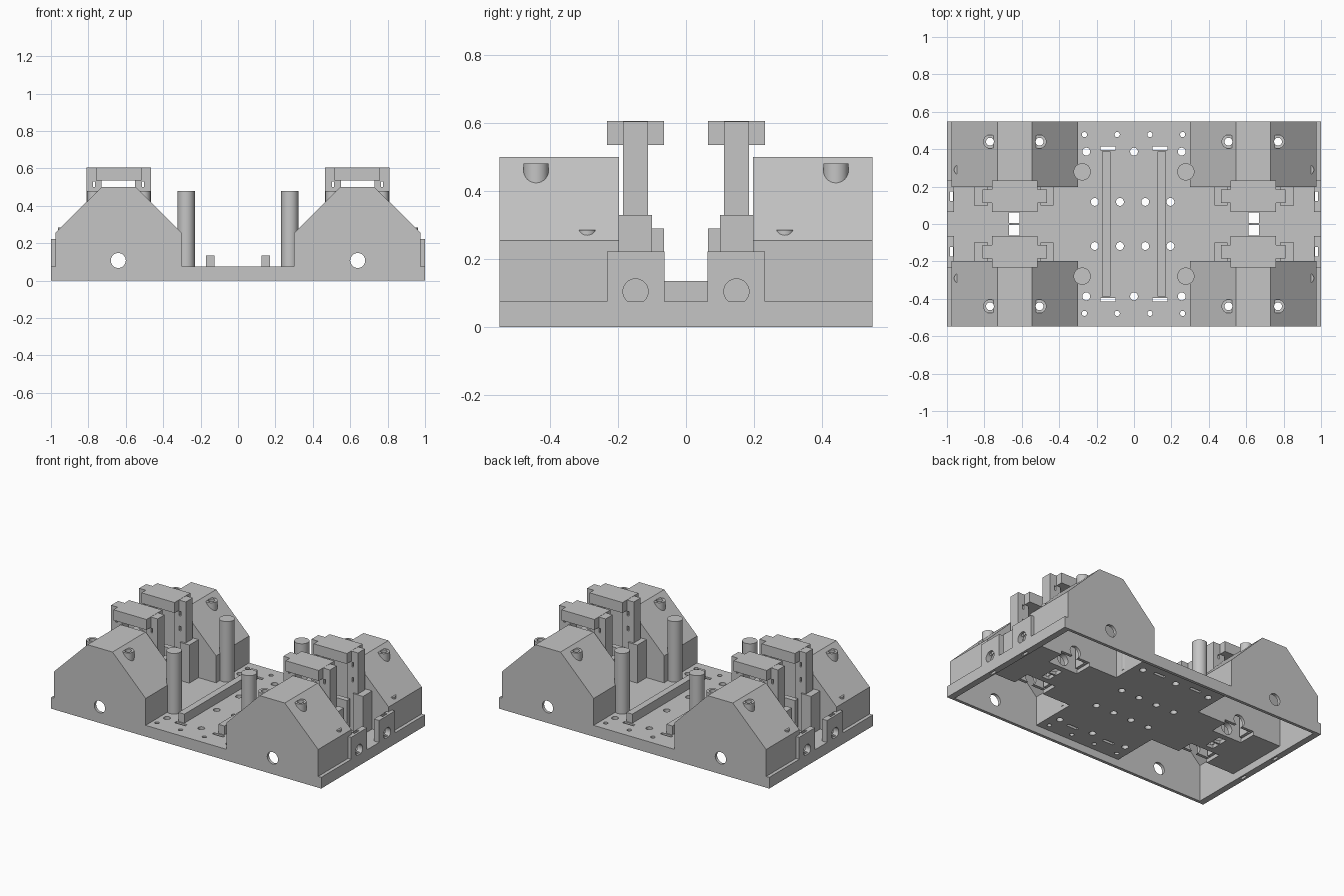
import bpy, bmesh, math
from mathutils import Vector

cube = bpy.data.objects.get("Cube")
if cube:
    bpy.data.objects.remove(cube, do_unlink=True)

grey = bpy.data.materials.new("plain grey")
grey.use_nodes = True
grey.diffuse_color = (0.56, 0.56, 0.56, 1)
grey.node_tree.nodes["Principled BSDF"].inputs["Base Color"].default_value = (0.56, 0.56, 0.56, 1)
SIGNS = (1, -1)


def finish(name, bm):
    bmesh.ops.recalc_face_normals(bm, faces=bm.faces)
    mesh = bpy.data.meshes.new(name)
    bm.to_mesh(mesh)
    bm.free()
    mesh.materials.append(grey)
    obj = bpy.data.objects.new(name, mesh)
    bpy.context.collection.objects.link(obj)
    return obj


def box(name, x0, x1, y0, y1, z0, z1):
    bm = bmesh.new()
    bmesh.ops.create_cube(bm, size=1)
    for v in bm.verts:
        v.co = Vector((x1 if v.co.x > 0 else x0, y1 if v.co.y > 0 else y0, z1 if v.co.z > 0 else z0))
    return finish(name, bm)


def rod(name, centre, radius, length, axis="Z"):
    bm = bmesh.new()
    bmesh.ops.create_cone(bm, cap_ends=True, segments=32, radius1=radius, radius2=radius, depth=length)
    turn = Vector((0, 0, 1)).rotation_difference(
        Vector([float(a == axis) for a in "XYZ"])).to_matrix()
    for v in bm.verts:
        v.co = turn @ v.co + Vector(centre)
    return finish(name, bm)


def prism(name, profile, y0, y1):
    bm = bmesh.new()
    face = bm.faces.new([bm.verts.new((x, y0, z)) for x, z in profile])
    grown = bmesh.ops.extrude_face_region(bm, geom=[face])["geom"]
    for v in grown:
        if isinstance(v, bmesh.types.BMVert):
            v.co.y = y1
    return finish(name, bm)


def cut(obj, *cutters):
    for c in cutters:
        mod = obj.modifiers.new("cut", "BOOLEAN")
        mod.operation = "DIFFERENCE"
        mod.solver = "EXACT"
        mod.object = c
        bpy.context.view_layer.objects.active = obj
        bpy.ops.object.modifier_apply(modifier=mod.name)
        bpy.data.objects.remove(c, do_unlink=True)


def mirror_four(obj):
    # copy a part from the back left corner to the other three corners
    base_name = obj.name
    for sx in SIGNS:
        for sy in SIGNS:
            name = f"{base_name}_{'back' if sy > 0 else 'front'}_{'left' if sx > 0 else 'right'}"
            if sx == sy == 1:
                obj.name = name
                continue
            twin = obj.copy()
            twin.data = obj.data.copy()
            twin.name = name
            for v in twin.data.vertices:
                v.co.x *= sx
                v.co.y *= sy
            if sx * sy < 0:
                twin.data.flip_normals()
            bpy.context.collection.objects.link(twin)


def sbox(name, sx, sy, x0, x1, y0, y1, z0, z1):
    xs, ys = sorted((sx * x0, sx * x1)), sorted((sy * y0, sy * y1))
    return box(name, *xs, *ys, z0, z1)


# Base tray, open underneath
TOP = 0.075
base = box("base_tray", -1, 1, -0.548, 0.548, 0, TOP)
cut(base, box("c", -0.957, 0.957, -0.528, 0.528, -0.1, 0.05))
for sx in SIGNS:
    for sy in SIGNS:
        # openings under the housings, tower and bracket
        for area in ((0.32, 0.957, 0.217, 0.528), (0.53, 0.75, 0.1, 0.22),
                     (0.613, 0.668, 0.006, 0.062), (0.968, 0.985, 0.123, 0.173)):
            cut(base, sbox("c", sx, sy, *area, -0.1, 0.2))
        # slots at the ends of the rails
        cut(base, sbox("c", sx, sy, 0.1, 0.18, 0.395, 0.415, -0.1, 0.2))
        # shallow seat for the round bracket hole
        cut(base, rod("c", (sx, sy * 0.148, 0.105), 0.037, 0.08, "X"))
    # screw holes
    for xs, y, r in (((-0.265, -0.09, 0.085, 0.26), 0.478, 0.014),
                     ((-0.255, 0, 0.255), 0.387, 0.021),
                     ((-0.21, -0.075, 0.06, 0.195), 0.118, 0.021)):
        for x in xs:
            cut(base, rod("c", (x, sx * y, 0.05), r, 0.3))
    cut(base, rod("c", (sx * 0.64, 0, 0.108), 0.04, 3, "Y"))
    # rails along the middle
    box("rail_left" if sx > 0 else "rail_right", sx * 0.148 - 0.022, sx * 0.148 + 0.022,
        -0.387, 0.387, TOP, 0.135)

# Sloped corner housing, hollow underneath
housing = prism("housing", [(0.3, TOP), (0.3, 0.255), (0.545, 0.5), (0.73, 0.5), (0.977, 0.255), (0.977, TOP)],
                0.197, 0.548)
cut(housing,
    prism("c", [(0.32, 0), (0.32, 0.245), (0.555, 0.48), (0.72, 0.48), (0.957, 0.245), (0.957, 0)], 0.217, 0.528),
    rod("c", (0.64, 0.5, 0.108), 0.04, 1, "Y"))
parts = [housing]

# Screw bosses on the slopes
for side, x in (("inner", 0.505), ("outer", 0.77)):
    cut(housing, rod("c", (x, 0.44, 0.4), 0.021, 0.5))
    boss = rod(f"{side}_boss", (x, 0.44, 0.45), 0.037, 0.06)
    cut(boss, rod("c", (x, 0.44, 0.4), 0.021, 0.5))
    parts.append(boss)
parts.append(rod("small_boss", (0.935, 0.29, 0.27), 0.027, 0.03))

# Round posts
parts.append(rod("round_post", (0.277, 0.279, 0.278), 0.046, 0.405))

# Tower: stepped supports, slotted columns and cross-shaped head
for side, x0, x1, c0, c1, slot in (("inner", 0.43, 0.5, 0.465, 0.55, 0.508),
                                   ("outer", 0.78, 0.855, 0.73, 0.81, 0.77)):
    parts.append(box(f"{side}_support", x0, x1, 0.1, 0.197, TOP, 0.33))
    column = box(f"{side}_column", c0, c1, 0.112, 0.185, TOP, 0.54)
    for z in (0.4, 0.5):
        cut(column, box("c", slot - 0.006, slot + 0.006, 0, 0.3, z, z + 0.03))
    parts.append(column)
parts.append(box("tower_head", 0.515, 0.76, 0.065, 0.232, 0.535, 0.605))
parts.append(box("tower_ears", 0.465, 0.81, 0.112, 0.185, 0.535, 0.604))
step = box("tower_step", 0.52, 0.76, 0.065, 0.1, TOP, 0.29)
cut(step, rod("c", (0.64, 0.1, 0.108), 0.04, 1, "Y"))
parts.append(step)

# End bracket with round hole
bracket = box("end_bracket", 0.962, 1, 0.063, 0.232, TOP, 0.222)
cut(bracket, rod("c", (1, 0.148, 0.105), 0.037, 0.3, "X"),
    box("c", 0.968, 0.985, 0.123, 0.173, 0, 0.4))
parts.append(bracket)

for part in parts:
    mirror_four(part)

# Smooth the round surfaces, keep edges sharp
for obj in bpy.context.scene.objects:
    if obj.type == "MESH":
        obj.select_set(True)
        bpy.context.view_layer.objects.active = obj
bpy.ops.object.shade_smooth_by_angle(angle=math.radians(30))
